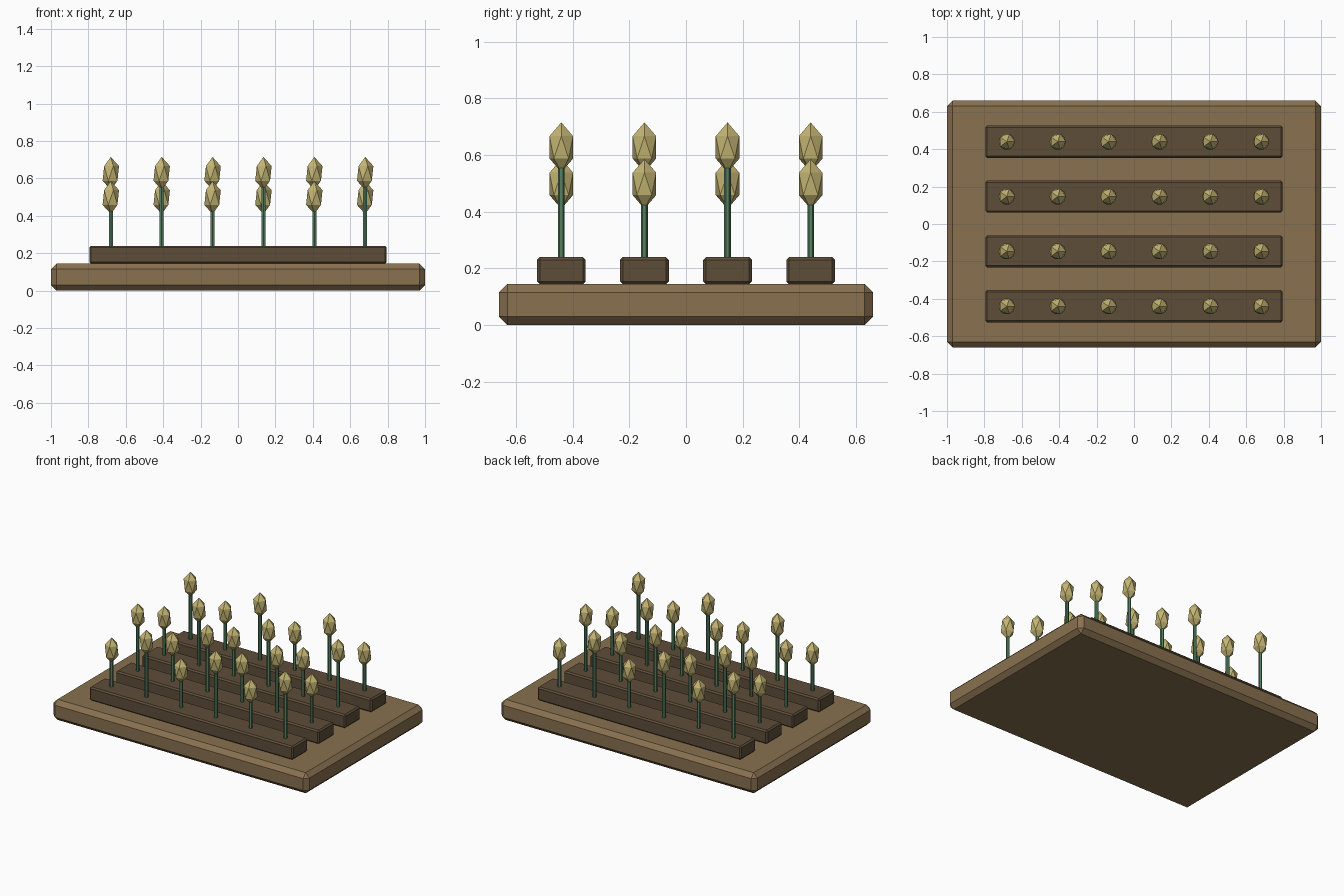
import bpy

if "Cube" in bpy.data.objects:
    bpy.data.objects.remove(bpy.data.objects["Cube"])

def material(name, rgb):
    m = bpy.data.materials.new(name)
    m.diffuse_color = (*rgb, 1)
    m.use_nodes = True
    m.node_tree.nodes["Principled BSDF"].inputs["Base Color"].default_value = m.diffuse_color
    return m

WOOD = material("ground_tan", (0.25, 0.165, 0.08))
SOIL = material("soil_brown", (0.11, 0.075, 0.04))
GREEN = material("stem_green", (0.09, 0.22, 0.12))
GRAIN = material("grain_yellow", (0.55, 0.46, 0.17))

def finish(name, mat):
    ob = bpy.context.object
    ob.name = name
    ob.data.materials.append(mat)
    return ob

def box(name, size, centre, bevel, mat):
    bpy.ops.mesh.primitive_cube_add(size=1, location=centre)
    ob = finish(name, mat)
    ob.scale = size
    bpy.ops.object.transform_apply(location=False, rotation=False, scale=True)
    mod = ob.modifiers.new("chamfer", 'BEVEL')
    mod.width = bevel
    mod.segments = 1
    return ob

def plant(name, x, y, head_z):
    # thin six-sided stem reaching just inside the head
    z0, z1 = 0.23, head_z - 0.05
    bpy.ops.mesh.primitive_cylinder_add(vertices=6, radius=0.012, depth=z1 - z0,
                                        location=(x, y, (z0 + z1) / 2))
    finish(name + "_stem", GREEN)
    # stretched icosahedron head
    bpy.ops.mesh.primitive_ico_sphere_add(subdivisions=1, radius=1, location=(x, y, head_z))
    head = finish(name + "_head", GRAIN)
    head.scale = (0.049, 0.049, 0.088)

# field slab
box("field_base", (2.0, 1.32, 0.145), (0, 0, 0.0725), 0.03, WOOD)

# four soil ridges, with tall and short plants alternating
for row in range(4):
    y = -0.44 + row * 0.2933
    box(f"soil_ridge_{row}", (1.59, 0.172, 0.096), (0, y, 0.192), 0.01, SOIL)
    for col in range(6):
        x = -0.68 + col * 0.272
        tall = (row + col) % 2
        plant(f"crop_{row}_{col}", x, y, 0.627 if tall else 0.498)
